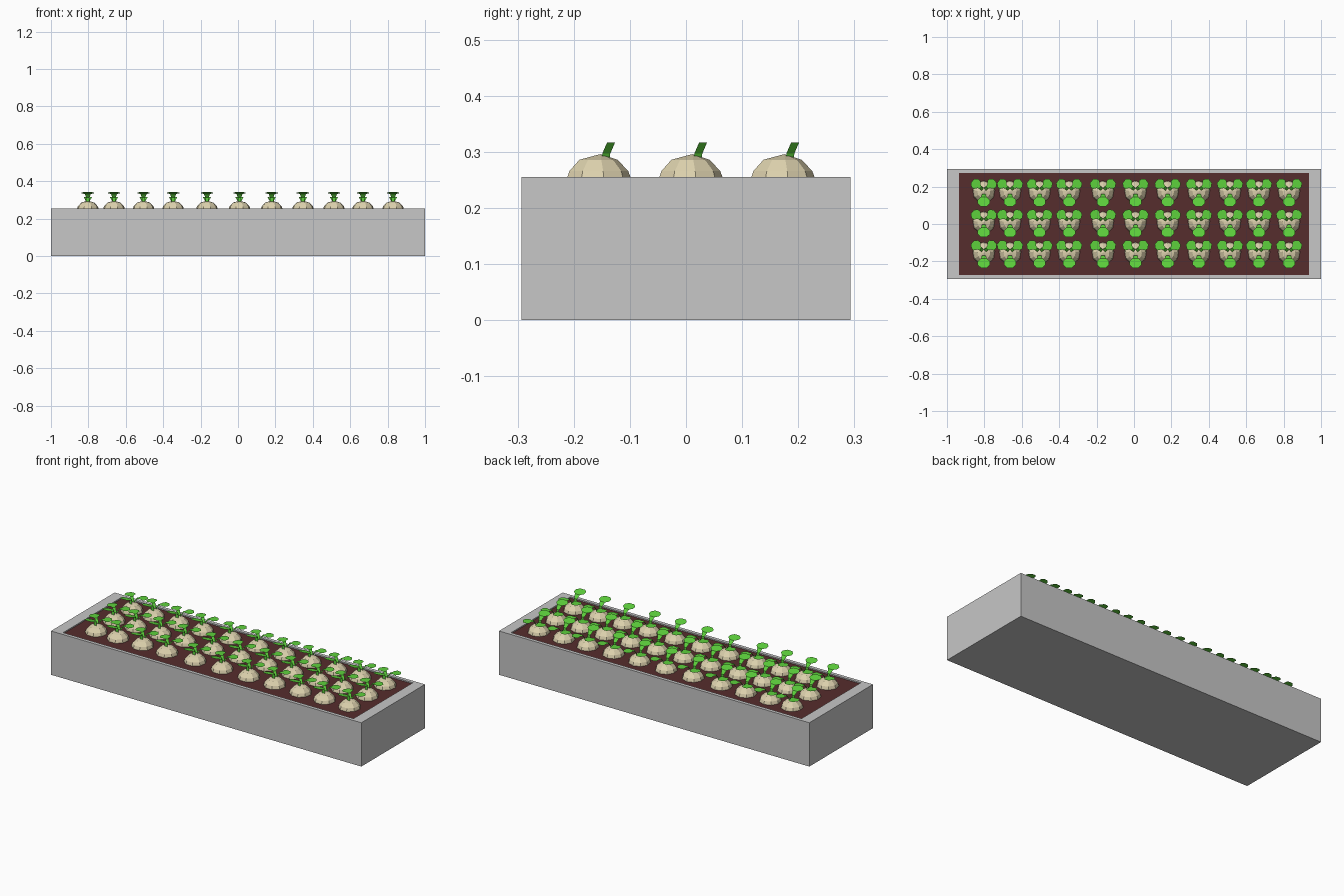
import bpy, bmesh, math
from mathutils import Vector

if "Cube" in bpy.data.objects:
    bpy.data.objects.remove(bpy.data.objects["Cube"])


def material(name, rgb):
    m = bpy.data.materials.new(name)
    m.diffuse_color = (*rgb, 1)
    m.use_nodes = True
    m.node_tree.nodes["Principled BSDF"].inputs["Base Color"].default_value = m.diffuse_color
    return m


STONE = material("grey stone", (0.57, 0.57, 0.57))
SOIL = material("brown soil", (0.093, 0.026, 0.026))
ROOT = material("cream root", (0.72, 0.64, 0.42))
LEAF = material("leaf green", (0.11, 0.64, 0.045))


def finish(bm, name, mat):
    me = bpy.data.meshes.new(name)
    bm.to_mesh(me)
    bm.free()
    me.materials.append(mat)
    ob = bpy.data.objects.new(name, me)
    bpy.context.collection.objects.link(ob)
    return ob


W, D, H = 1.0, 0.293, 0.255          # planter half width, half depth, height
IW, ID, SOIL_Z = 0.936, 0.273, 0.248  # opening and soil level

# Planter: a box with a recess pressed into its top
bm = bmesh.new()
bmesh.ops.create_cube(bm, size=1)
for v in bm.verts:
    v.co = Vector((v.co.x * 2 * W, v.co.y * 2 * D, (v.co.z + 0.5) * H))
top = max(bm.faces, key=lambda f: f.calc_center_median().z)
inner = bmesh.ops.extrude_discrete_faces(bm, faces=[top])["faces"][0]
rim = list(inner.verts)
corners = []
for v in rim:
    corners.append(Vector((math.copysign(W, v.co.x), math.copysign(D, v.co.y), H)))
    v.co.x = math.copysign(IW, v.co.x)
    v.co.y = math.copysign(ID, v.co.y)
floor = bmesh.ops.extrude_discrete_faces(bm, faces=[inner])["faces"][0]
for v in floor.verts:
    v.co.z = SOIL_Z - 0.003
finish(bm, "planter_box", STONE)

# Soil sheet
bm = bmesh.new()
bm.faces.new([bm.verts.new((sx * IW, sy * ID, SOIL_Z))
              for sx, sy in ((-1, -1), (1, -1), (1, 1), (-1, 1))])
finish(bm, "soil", SOIL)

# Turnip root: low-poly dome
SIDES = 9
bm = bmesh.new()
rings = []
for r, z in ((0.063, 0.238), (0.058, 0.255), (0.054, 0.266), (0.035, 0.286)):
    rings.append([bm.verts.new((r * math.cos(2 * math.pi * i / SIDES + math.pi / 2),
                                r * math.sin(2 * math.pi * i / SIDES + math.pi / 2), z))
                  for i in range(SIDES)])
tip = bm.verts.new((0, 0.004, 0.296))
for i in range(SIDES):
    j = (i + 1) % SIDES
    for a, b in zip(rings, rings[1:]):
        bm.faces.new((a[i], a[j], b[j], b[i]))
    bm.faces.new((rings[-1][i], rings[-1][j], tip))
root = finish(bm, "turnip_root", ROOT)


# Leaves: flat ribbons following (radius, height, half width) stations
def ribbon(bm, angle, base, stations):
    d = Vector((math.cos(angle), math.sin(angle), 0))
    s = Vector((-d.y, d.x, 0))
    rows = []
    for r, z, w in stations:
        c = Vector(base) + d * r + Vector((0, 0, z))
        rows.append((bm.verts.new(c - s * w), bm.verts.new(c + s * w)))
    for a, b in zip(rows, rows[1:]):
        bm.faces.new((a[0], b[0], b[1], a[1]))


bm = bmesh.new()
ribbon(bm, -math.pi / 2, (0, 0, 0),
       ((0.011, 0.280, 0.009), (0.011, 0.312, 0.009), (0.027, 0.332, 0.016),
        (0.043, 0.3355, 0.033), (0.061, 0.3395, 0.033), (0.077, 0.343, 0.016)))
for ang in (math.radians(38), math.radians(142)):
    ribbon(bm, ang, (0, 0.010, 0),
           ((0.006, 0.280, 0.009), (0.008, 0.297, 0.009), (0.022, 0.317, 0.009),
            (0.033, 0.317, 0.012), (0.046, 0.317, 0.028), (0.062, 0.317, 0.028),
            (0.078, 0.317, 0.013)))
leaves = finish(bm, "turnip_leaves", LEAF)

# Plant three rows of eleven
xs = (-0.803, -0.663, -0.505, -0.347, -0.166, 0.008, 0.18, 0.347, 0.513, 0.668, 0.829)
spots = [(x, y) for y in (-0.157, 0.007, 0.171) for x in xs]
for n, (x, y) in enumerate(spots):
    for part in (root, leaves):
        ob = part if n == 0 else part.copy()
        if n:
            bpy.context.collection.objects.link(ob)
        ob.location = (x, y, 0)
